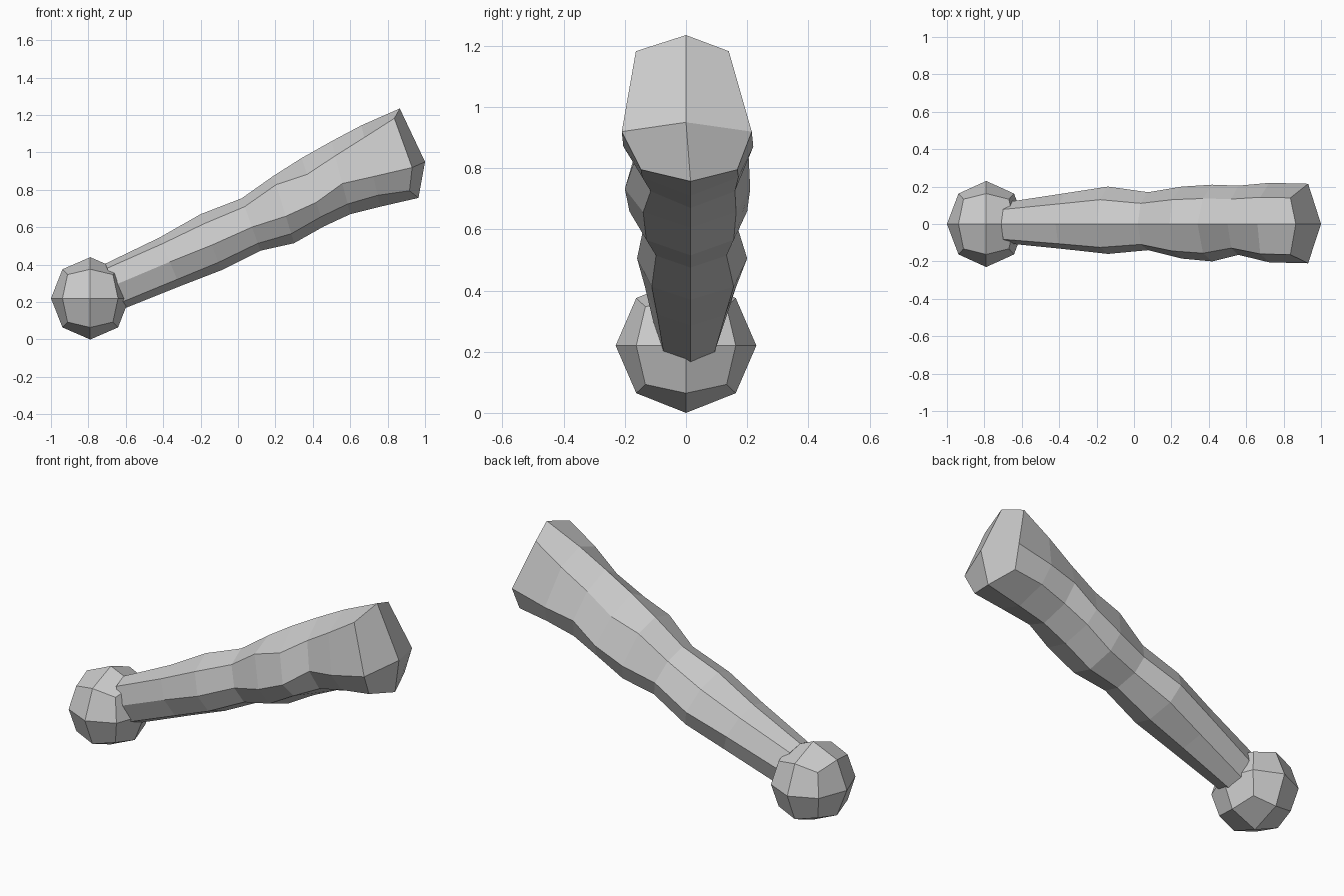
import bpy, bmesh
from mathutils import Vector

if "Cube" in bpy.data.objects:
    bpy.data.objects.remove(bpy.data.objects["Cube"])


def make_object(name, bm):
    bmesh.ops.recalc_face_normals(bm, faces=bm.faces)
    mesh = bpy.data.meshes.new(name)
    bm.to_mesh(mesh)
    bm.free()
    obj = bpy.data.objects.new(name, mesh)
    bpy.context.collection.objects.link(obj)
    return obj


# Ball: a once-divided cube pushed out to an ellipsoid
bm = bmesh.new()
bmesh.ops.create_cube(bm, size=2)
bmesh.ops.subdivide_edges(bm, edges=bm.edges[:], cuts=1, use_grid_fill=True)
for v in bm.verts:
    n = v.co.normalized()
    v.co = Vector((-0.79 + 0.21 * n.x, 0.23 * n.y, 0.22 + 0.22 * n.z))
make_object("ball", bm)

# Limb: eight-sided rings
# top x, top z, bottom x, bottom z, y of each side, drop of shoulder, drop of side
RINGS = [
    (-0.71, 0.405, -0.61, 0.165, -0.105, 0.12, 0.10, 0.48),
    (-0.42, 0.545, -0.31, 0.285, -0.135, 0.165, 0.13, 0.50),
    (-0.20, 0.67, -0.09, 0.37, -0.16, 0.20, 0.17, 0.55),
    (0.02, 0.755, 0.12, 0.475, -0.14, 0.17, 0.16, 0.55),
    (0.19, 0.875, 0.30, 0.515, -0.185, 0.20, 0.13, 0.60),
    (0.34, 0.97, 0.46, 0.605, -0.20, 0.21, 0.24, 0.65),
    (0.50, 1.06, 0.60, 0.67, -0.165, 0.205, 0.20, 0.58),
    (0.66, 1.145, 0.76, 0.71, -0.205, 0.22, 0.15, 0.63),
    (0.865, 1.235, 0.965, 0.757, -0.21, 0.215, 0.11, 0.66),
]

bm = bmesh.new()
rings = []
for i, (tx, tz, bx, bz, left, right, shoulder, side) in enumerate(RINGS):
    top, bottom = Vector((tx, 0, tz)), Vector((bx, 0.015, bz))
    last = i == len(RINGS) - 1
    back = Vector((-0.04 if last else 0, 0, 0))

    def point(drop, y):
        p = top.lerp(bottom, drop)
        p.y = y
        return p

    low = 0.92 if last else 0.86
    pts = [top,
           point(shoulder, left * 0.78) + back,
           point(side, left),
           point(low, left * 0.70) + back,
           bottom,
           point(low, right * 0.78) + back,
           point(side, right),
           point(shoulder, right * 0.65) + back]
    rings.append([bm.verts.new(p) for p in pts])

for a, b in zip(rings, rings[1:]):
    for k in range(8):
        m = (k + 1) % 8
        bm.faces.new((a[k], a[m], b[m], b[k]))

# Limb ends: flat inside the ball, four facets meeting at a point on the wide end
bm.faces.new(rings[0])
tip = bm.verts.new((1.0, 0, 0.95))
end = rings[-1]
for k in range(0, 8, 2):
    bm.faces.new((end[k], end[k + 1], end[(k + 2) % 8], tip))
make_object("limb", bm)
